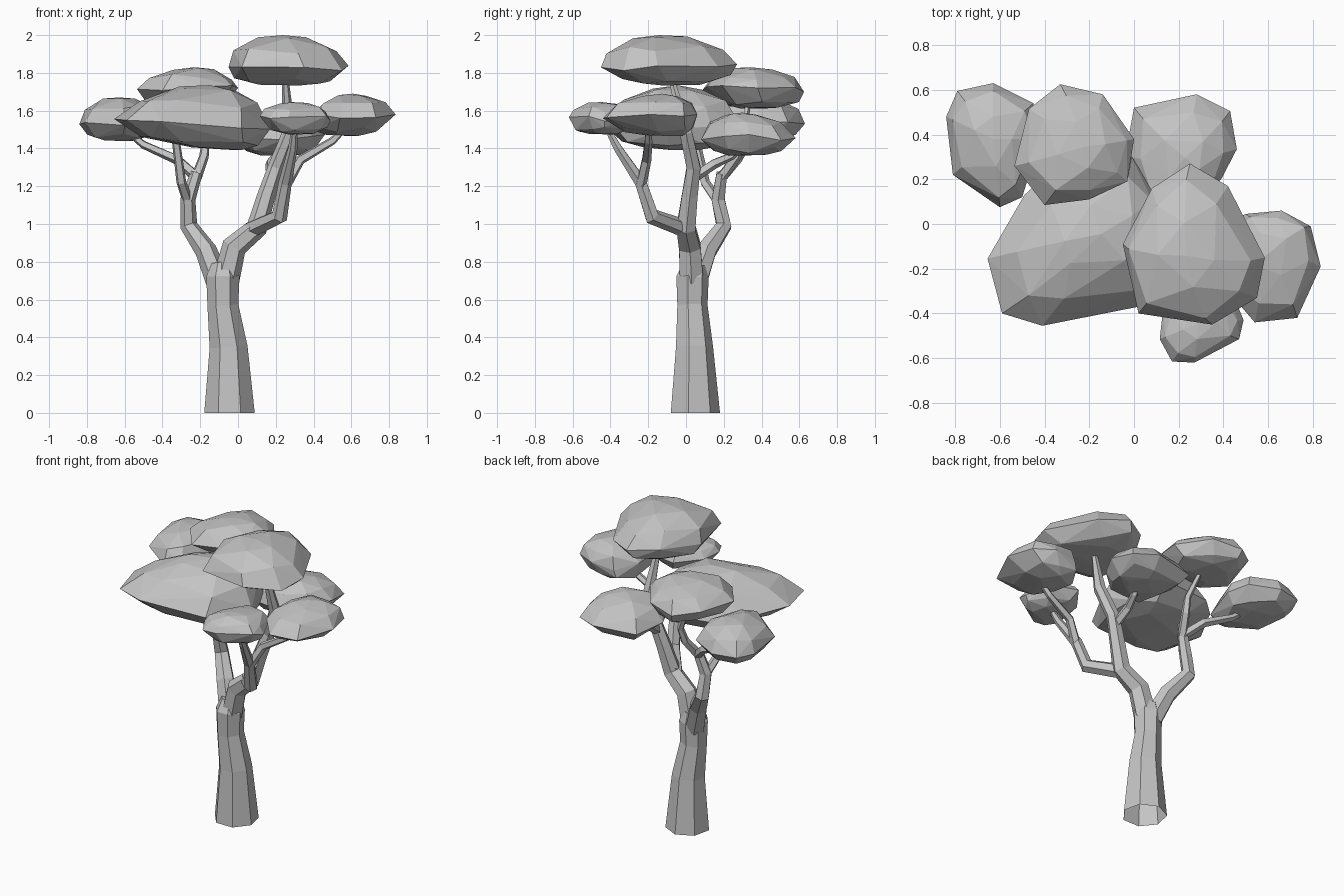
import bpy
import bmesh
import random
from math import tau
from mathutils import Matrix, Vector

random.seed(7)

# Remove the default cube
cube = bpy.data.objects.get("Cube")
if cube:
    bpy.data.objects.remove(cube, do_unlink=True)

# Single plain colour
grey = bpy.data.materials.new("plain_grey")
grey.use_nodes = True
colour = (0.55, 0.55, 0.55, 1)
grey.diffuse_color = colour
grey.node_tree.nodes["Principled BSDF"].inputs["Base Color"].default_value = colour


def finish(name, bm):
    """Turn a bmesh into a flat-shaded object."""
    bmesh.ops.recalc_face_normals(bm, faces=bm.faces[:])
    mesh = bpy.data.meshes.new(name)
    bm.to_mesh(mesh)
    bm.free()
    mesh.materials.append(grey)
    obj = bpy.data.objects.new(name, mesh)
    bpy.context.collection.objects.link(obj)


def limb(name, path, radii, sides=6, grounded=False):
    """Tapered faceted tube along a path, with a flat side to the front."""
    bm = bmesh.new()
    points = [Vector(p) for p in path]
    up = Vector((0, 0, 1))
    rings = []
    for i, (p, r) in enumerate(zip(points, radii)):
        before = points[max(i - 1, 0)]
        after = points[min(i + 1, len(points) - 1)]
        turn = up.rotation_difference(after - before)
        if grounded and i == 0:
            turn.identity()
        ring = []
        for k in range(sides):
            angle = tau * (k + 0.5) / sides
            arm = Matrix.Rotation(angle, 3, 'Z') @ Vector((0, -r, 0))
            ring.append(bm.verts.new(p + turn @ arm))
        rings.append(ring)
    for low, high in zip(rings, rings[1:]):
        for k in range(sides):
            n = (k + 1) % sides
            bm.faces.new((low[k], low[n], high[n], high[k]))
    bm.faces.new(rings[-1])
    if not grounded:
        bm.faces.new(rings[0])
    finish(name, bm)


def canopy(name, outline, low, mid, high, full=0.8, lean=(0, 0), sag=(0, 0), tilt=(0, 0)):
    """Faceted leaf clump: convex skin over scaled copies of its plan outline."""
    bm = bmesh.new()
    plan = [Vector(p) for p in outline]
    centre = sum(plan, Vector((0, 0))) / len(plan)
    lean, sag, tilt = Vector(lean), Vector(sag), Vector(tilt)

    def ring(points, scale, z, shift, wobble):
        for p in points:
            xy = centre + (p - centre) * scale + shift
            slope = tilt.dot(xy - centre)
            bm.verts.new((xy.x, xy.y, z + slope + random.uniform(-wobble, wobble)))

    rise, drop = high - mid, mid - low
    ring(plan, 1, mid, Vector((0, 0)), 0.018)
    ring(plan[::2], full + .04, mid + rise * .52, lean * .5, 0.012)
    ring(plan[1::2], full - .04, mid + rise * .62, lean * .5, 0.012)
    ring(plan[::2], 0.4, high - rise * .08, lean, 0.006)
    ring(plan[::2], 0.8, mid - drop * .65, sag * .6, 0.01)
    ring(plan[1::2], 0.7, mid - drop * .75, sag * .6, 0.01)
    ring(plan[1::2], 0.4, low + drop * .04, sag, 0.004)
    top = centre + lean
    bm.verts.new((top.x, top.y, high))
    hull = bmesh.ops.convex_hull(bm, input=bm.verts[:])
    inside = [g for g in hull["geom_interior"] if isinstance(g, bmesh.types.BMVert)]
    bmesh.ops.delete(bm, geom=inside, context='VERTS')
    finish(name, bm)


# Trunk, open underneath
limb("trunk",
     [(-.045, .043, 0), (-.05, .04, .35), (-.08, .03, .57), (-.08, .03, .72), (-.08, .04, .79)],
     [.137, .103, .084, .09, .06], sides=7, grounded=True)

# Main limbs
limb("right_limb",
     [(-.1, .05, .68), (-.17, .11, .86), (-.26, .2, .99), (-.265, .17, 1.13), (-.22, .19, 1.27)],
     [.065, .058, .046, .04, .032])
limb("left_limb",
     [(-.065, .03, .7), (-.02, .02, .88), (.1, 0, .98), (.15, .02, 1.15),
      (.2, .04, 1.3), (.27, 0, 1.48), (.25, -.08, 1.78)],
     [.072, .066, .057, .048, .042, .038, .016])
limb("front_limb",
     [(.07, .01, .97), (.22, -.18, 1.04), (.25, -.24, 1.22), (.29, -.36, 1.4), (.3, -.42, 1.51)],
     [.048, .044, .035, .025, .016])

# Thinner branches reaching each clump
branches = {
    "outer_right_branch": [(-.22, .19, 1.25), (-.32, .27, 1.34), (-.5, .32, 1.42), (-.6, .34, 1.5)],
    "back_right_branch": [(-.22, .19, 1.25), (-.18, .27, 1.36), (-.17, .3, 1.45), (-.25, .33, 1.65)],
    "inner_right_branch": [(-.265, .17, 1.12), (-.3, .1, 1.22), (-.33, .05, 1.45)],
    "back_left_branch": [(.18, .03, 1.24), (.17, .15, 1.32), (.2, .24, 1.36), (.21, .31, 1.42)],
    "outer_left_branch": [(.25, -.24, 1.2), (.33, -.21, 1.34), (.5, -.2, 1.44), (.58, -.2, 1.52)],
}
for name, path in branches.items():
    limb(name, path, [.03, .027, .022, .014], sides=5)

# Leaf clumps
canopy("top_canopy",
       [(.25, .27), (.42, .17), (.585, -.15), (.55, -.33), (.35, -.45),
        (.02, -.4), (-.05, -.09), (.08, .16)],
       1.73, 1.84, 2.0, full=.82, lean=(-.04, -.04), sag=(-.06, .07), tilt=(-.02, .03))
canopy("main_canopy",
       [(-.655, -.155), (-.49, .13), (-.36, .25), (-.01, .3), (.1, .13),
        (.17, -.1), (.02, -.37), (-.41, -.455), (-.59, -.4)],
       1.4, 1.53, 1.735, full=.76, lean=(.1, .03), sag=(.1, 0), tilt=(-.06, 0))
canopy("back_right_canopy",
       [(-.535, .26), (-.47, .515), (-.33, .625), (-.14, .58), (0, .38),
        (-.03, .19), (-.2, .11), (-.4, .085)],
       1.61, 1.715, 1.83, full=.78, lean=(.03, 0), sag=(0, .05))
canopy("outer_right_canopy",
       [(-.84, .48), (-.79, .595), (-.63, .63), (-.45, .54), (-.42, .38),
        (-.5, .12), (-.6, .075), (-.81, .22)],
       1.44, 1.54, 1.67, full=.82)
canopy("back_left_canopy",
       [(0, .52), (.28, .58), (.43, .505), (.46, .335), (.39, .2),
        (.25, .08), (.05, .1), (-.04, .3)],
       1.36, 1.46, 1.59, full=.78, lean=(0, -.03))
canopy("outer_left_canopy",
       [(.5, .045), (.66, .06), (.79, -.01), (.835, -.19), (.73, -.42),
        (.54, -.44), (.42, -.3), (.4, -.08)],
       1.465, 1.57, 1.69, full=.8, lean=(0, .04), sag=(-.06, .06))
canopy("front_canopy",
       [(.115, -.515), (.17, -.615), (.27, -.62), (.47, -.515), (.49, -.43),
        (.42, -.26), (.25, -.22), (.13, -.38)],
       1.475, 1.56, 1.645, full=.82, sag=(.04, 0))
